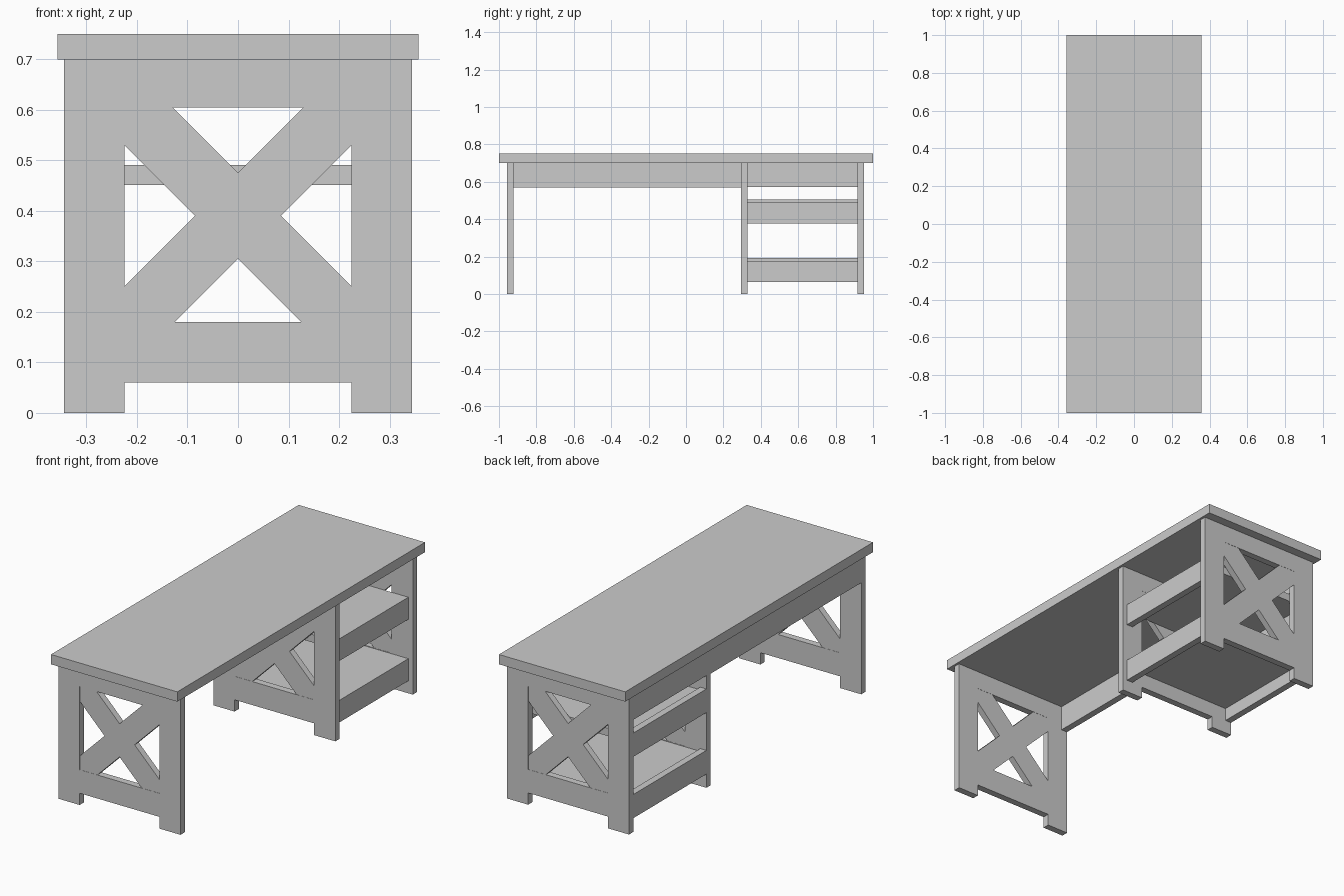
import bpy, bmesh

if "Cube" in bpy.data.objects:
    bpy.data.objects.remove(bpy.data.objects["Cube"])

def box(name, x0, x1, y0, y1, z0, z1):
    profile(name, [(x0, z0), (x1, z0), (x1, z1), (x0, z1)], y0, y1)

def profile(name, pts, y0, y1):
    """Extrude an x-z outline from y0 to y1."""
    bm = bmesh.new()
    face = bm.faces.new([bm.verts.new((x, y0, z)) for x, z in pts])
    out = bmesh.ops.extrude_face_region(bm, geom=[face])
    verts = [v for v in out["geom"] if isinstance(v, bmesh.types.BMVert)]
    bmesh.ops.translate(bm, verts=verts, vec=(0, y1 - y0, 0))
    bmesh.ops.recalc_face_normals(bm, faces=bm.faces[:])
    mesh = bpy.data.meshes.new(name)
    bm.to_mesh(mesh)
    bm.free()
    ob = bpy.data.objects.new(name, mesh)
    bpy.context.collection.objects.link(ob)

W, IN = 0.345, 0.225          # outer and inner leg edges
T = 0.035                     # board thickness
Y_LEFT, Y_MID, Y_RIGHT = -0.957, 0.293, 0.918

# Desk top
box("desk_top", -0.357, 0.357, -1, 1, 0.70, 0.75)

# Three frames: legs, rails and crossed braces
brace = [(IN, 0.605), (0.13, 0.605), (-IN, 0.25), (-IN, 0.18), (-0.125, 0.18), (IN, 0.53)]
for label, y in (("left", Y_LEFT), ("middle", Y_MID), ("right", Y_RIGHT)):
    box(label + "_back_leg", -W, -IN, y, y + T, 0, 0.70)
    box(label + "_front_leg", IN, W, y, y + T, 0, 0.70)
    box(label + "_upper_rail", -IN, IN, y, y + T, 0.605, 0.70)
    box(label + "_lower_rail", -IN, IN, y, y + T, 0.06, 0.18)
    for side, s in (("a", 1), ("b", -1)):
        profile(f"{label}_brace_{side}", [(s * x, z) for x, z in brace],
                y + 0.001, y + T - 0.001)

# Back aprons under the top
box("long_apron", -W, -W + T, Y_LEFT + T, Y_MID, 0.57, 0.70)
box("short_apron", -W, -W + T, Y_MID + T, Y_RIGHT, 0.573, 0.70)

# Two shelves, each with a raised back rail and a flush front rail
for label, top in (("lower", 0.177), ("upper", 0.491)):
    y0, y1 = Y_MID + T, Y_RIGHT
    box(label + "_shelf", -W + T, 0.285, y0, y1, top - 0.04, top)
    box(label + "_shelf_back_rail", -W, -W + T, y0, y1, top - 0.107, top + 0.014)
    box(label + "_shelf_front_rail", 0.285, 0.32, y0, y1, top - 0.113, top)
